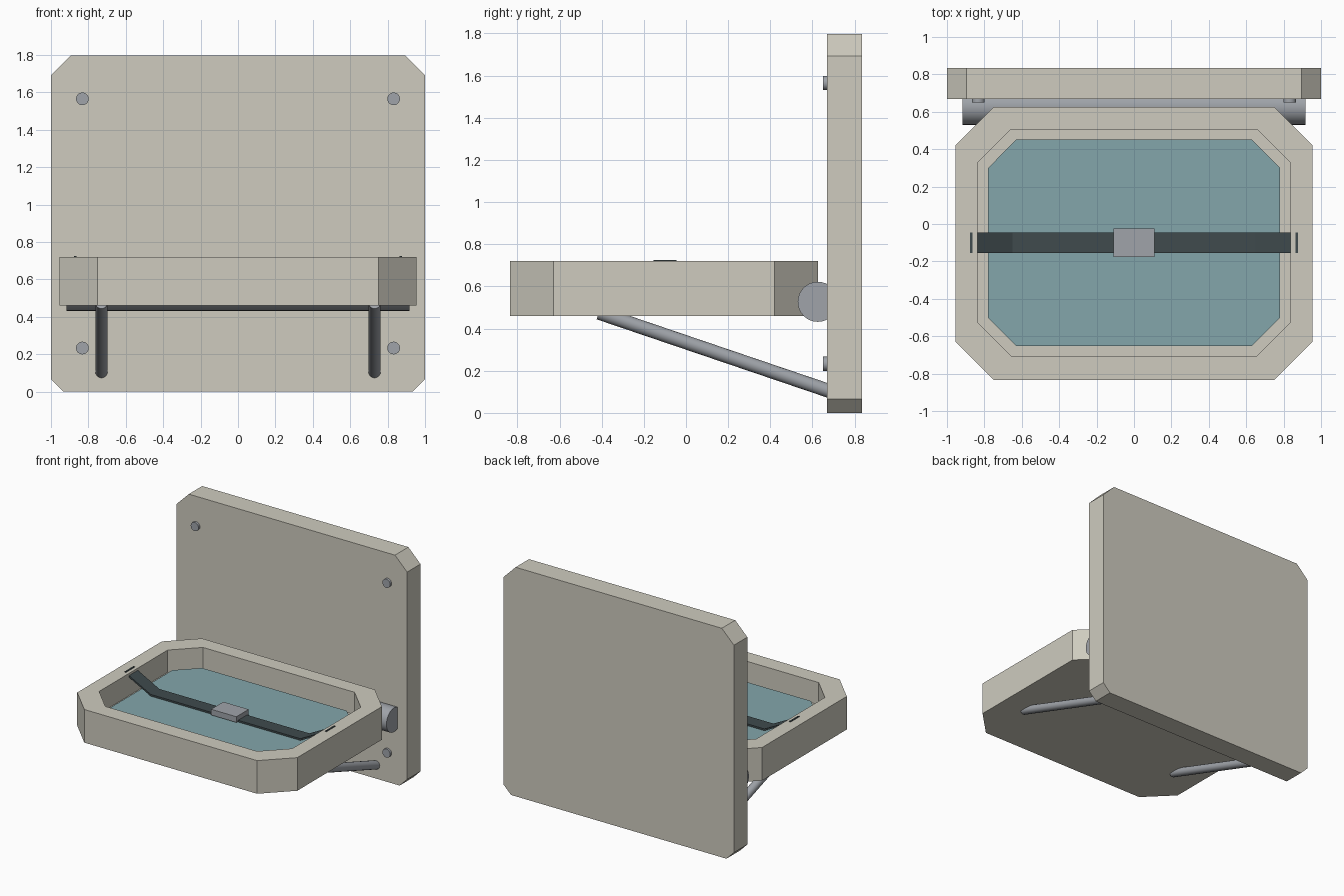
import bpy, bmesh, math
from mathutils import Vector

if "Cube" in bpy.data.objects:
    bpy.data.objects.remove(bpy.data.objects["Cube"])


def material(name, rgb):
    m = bpy.data.materials.new(name)
    m.diffuse_color = (*rgb, 1)
    m.use_nodes = True
    m.node_tree.nodes["Principled BSDF"].inputs["Base Color"].default_value = m.diffuse_color
    return m


BEIGE = material("beige_plastic", (0.62, 0.60, 0.52))
TEAL = material("teal_pad", (0.23, 0.38, 0.41))
DARK = material("dark_webbing", (0.05, 0.07, 0.075))
METAL = material("grey_metal", (0.35, 0.37, 0.40))


def finish(name, bm, mat):
    bmesh.ops.recalc_face_normals(bm, faces=bm.faces[:])
    me = bpy.data.meshes.new(name)
    bm.to_mesh(me)
    bm.free()
    me.materials.append(mat)
    ob = bpy.data.objects.new(name, me)
    bpy.context.collection.objects.link(ob)
    return ob


def octagon(hx, lo, hi, c_lo, c_hi):
    """Rectangle with cut corners, symmetric in x."""
    return [(-hx + c_lo, lo), (hx - c_lo, lo), (hx, lo + c_lo), (hx, hi - c_hi),
            (hx - c_hi, hi), (-hx + c_hi, hi), (-hx, hi - c_hi), (-hx, lo + c_lo)]


def loft(name, rings, mat):
    """Skin a list of equal-length rings, capping both ends."""
    bm = bmesh.new()
    loops = [[bm.verts.new(p) for p in r] for r in rings]
    n = len(loops[0])
    for a, b in zip(loops, loops[1:]):
        for i in range(n):
            bm.faces.new((a[i], a[(i + 1) % n], b[(i + 1) % n], b[i]))
    bm.faces.new(loops[0])
    bm.faces.new(loops[-1])
    return finish(name, bm, mat)


def box(name, lo, hi, mat):
    corners = [(lo[0], lo[1]), (hi[0], lo[1]), (hi[0], hi[1]), (lo[0], hi[1])]
    return loft(name, [[(x, y, z) for x, y in corners] for z in (lo[2], hi[2])], mat)


def rod(name, a, b, r, sides, mat):
    a, b = Vector(a), Vector(b)
    bm = bmesh.new()
    bmesh.ops.create_cone(bm, cap_ends=True, segments=sides, radius1=r, radius2=r,
                          depth=(b - a).length)
    ob = finish(name, bm, mat)
    ob.location = (a + b) / 2
    ob.rotation_mode = 'QUATERNION'
    ob.rotation_quaternion = (b - a).to_track_quat('Z', 'Y')
    for p in ob.data.polygons:
        p.use_smooth = len(p.vertices) == 4
    ob.data.set_sharp_from_angle(angle=math.radians(40))
    return ob


# wall panel with cut corners
panel = octagon(1.0, 0.0, 1.797, 0.065, 0.105)
loft("wall_panel", [[(x, y, z) for x, z in panel] for y in (0.668, 0.834)], BEIGE)

# folding tray with recessed floor
outer = octagon(0.955, -0.834, 0.625, 0.205, 0.205)
inner = octagon(0.838, -0.705, 0.505, 0.18, 0.18)
loft("tray", [[(x, y, z) for x, y in prof] for prof, z in
              ((outer, 0.46), (outer, 0.72), (inner, 0.72), (inner, 0.545))], BEIGE)

# changing pad
pad = octagon(0.78, -0.653, 0.452, 0.152, 0.152)
loft("pad", [[(x, y, z) for x, y in pad] for z in (0.54, 0.587)], TEAL)

# safety strap, bent up to the tray walls
path = [(-0.84, 0.69), (-0.65, 0.592), (0.65, 0.592), (0.84, 0.69)]
loft("strap", [[(x, -0.155, z), (x, -0.045, z), (x, -0.045, z + 0.014),
                (x, -0.155, z + 0.014)] for x, z in path], DARK)
box("buckle", (-0.11, -0.177, 0.597), (0.11, -0.025, 0.642), METAL)

# hinge barrel
rod("hinge_barrel", (-0.917, 0.625, 0.527), (0.917, 0.625, 0.527), 0.095, 32, METAL)

# parts repeated on both sides
for side, s in (("left", -1), ("right", 1)):
    box(f"strap_slot_{side}", (s * 0.87 - 0.006, -0.155, 0.70),
        (s * 0.87 + 0.006, -0.045, 0.725), DARK)
    rod(f"support_strut_{side}", (s * 0.73, -0.413, 0.475), (s * 0.73, 0.70, 0.097),
        0.033, 16, METAL)
    for level, z in (("lower", 0.233), ("upper", 1.565)):
        rod(f"{level}_bolt_{side}", (s * 0.832, 0.65, z), (s * 0.832, 0.69, z),
            0.034, 20, METAL)
